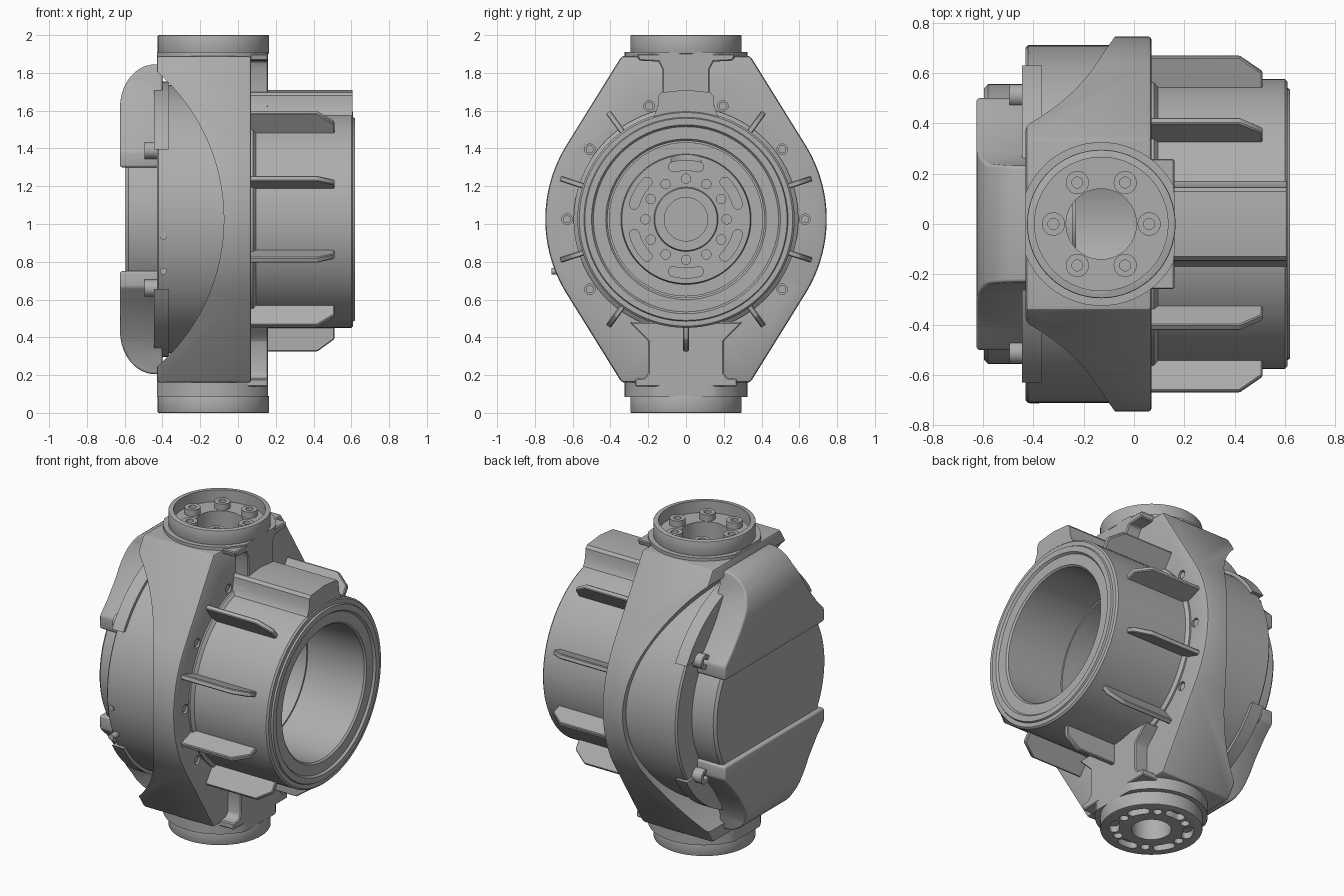
import bpy, bmesh
from math import sin, cos, pi, radians, acos, atan2, hypot
from mathutils import Matrix

if "Cube" in bpy.data.objects:
    bpy.data.objects.remove(bpy.data.objects["Cube"])

grey = bpy.data.materials.new("machined_grey")
grey.use_nodes = True
colour = (0.42, 0.42, 0.42, 1)
grey.diffuse_color = colour
grey.node_tree.nodes["Principled BSDF"].inputs["Base Color"].default_value = colour

CZ = 1.025   # height of the main axis
BX = -0.13   # x of the vertical axis


def make(name, bm):
    bmesh.ops.recalc_face_normals(bm, faces=bm.faces)
    mesh = bpy.data.meshes.new(name)
    bm.to_mesh(mesh)
    bm.free()
    mesh.materials.append(grey)
    ob = bpy.data.objects.new(name, mesh)
    bpy.context.collection.objects.link(ob)
    return ob


def prism(name, pts, axis, a, b):
    """Extrude a 2D outline along an axis from a to b."""
    place = {"x": lambda u, v, t: (t, u, v), "y": lambda u, v, t: (u, t, v),
             "z": lambda u, v, t: (u, v, t)}[axis]
    bm = bmesh.new()
    lo = [bm.verts.new(place(u, v, a)) for u, v in pts]
    hi = [bm.verts.new(place(u, v, b)) for u, v in pts]
    bm.faces.new(lo)
    bm.faces.new(hi)
    for i in range(len(pts)):
        j = (i + 1) % len(pts)
        bm.faces.new((lo[i], lo[j], hi[j], hi[i]))
    return make(name, bm)


def arc(cu, cv, r, a, b, n):
    return [(cu + r * cos(a + (b - a) * i / n), cv + r * sin(a + (b - a) * i / n))
            for i in range(n + 1)]


def circle(cu, cv, r, n=32):
    return arc(cu, cv, r, 0, 2 * pi, n)[:-1]


def lathe(name, profile, n=96):
    """Revolve (x, radius) points about the main axis."""
    bm = bmesh.new()
    verts = [bm.verts.new((x, 0, CZ + r)) for x, r in profile]
    edges = [bm.edges.new(p) for p in zip(verts, verts[1:])]
    bmesh.ops.spin(bm, geom=verts + edges, cent=(0, 0, CZ), axis=(1, 0, 0),
                   angle=2 * pi, steps=n, use_merge=True)
    bmesh.ops.remove_doubles(bm, verts=bm.verts, dist=1e-5)
    return make(name, bm)


def apply(ob, kind, **settings):
    mod = ob.modifiers.new(kind, kind)
    for key, value in settings.items():
        setattr(mod, key, value)
    bpy.context.view_layer.objects.active = ob
    bpy.ops.object.modifier_apply(modifier=mod.name)


def boolean(ob, cutter, op="DIFFERENCE"):
    apply(ob, "BOOLEAN", object=cutter, operation=op, solver="EXACT")
    bpy.data.objects.remove(cutter)


def bevel(ob, width, segments=2):
    apply(ob, "BEVEL", width=width, segments=segments,
          limit_method="ANGLE", angle_limit=radians(35))


def slot(cu, cv, r, angle, spread, w):
    a, b = angle - spread, angle + spread
    end = lambda t, s: arc(cu + r * cos(t), cv + r * sin(t), w, s, s + pi, 6)
    return (arc(cu, cv, r + w, a, b, 8) + end(b, b)[1:-1]
            + arc(cu, cv, r - w, b, a, 8) + end(a, a + pi)[1:-1])


# housing: tall outline with round flanks, scooped at the rear around the drum
R, top_y, top_d = 0.745, 0.34, 0.865
t = atan2(top_d, top_y) - acos(R / hypot(top_y, top_d))
flank = arc(0, CZ, R, -t, t, 24)
outline = ([(top_y, CZ - top_d)] + flank + [(top_y, CZ + top_d)]
           + [(-top_y, CZ + top_d)] + [(-y, z) for y, z in reversed(flank)]
           + [(-top_y, CZ - top_d)])
housing = prism("housing", outline, "x", -0.43, 0.07)
bevel(housing, 0.015)
boolean(housing, prism("cutter", circle(-1.115, CZ, 1.04, 160), "y", -1, 1))
boolean(housing, prism("cutter", circle(0, CZ, 0.5, 64), "x", -1, 1))
boolean(housing, prism("cutter", circle(BX, 0, 0.14), "z", 1.3, 2.1))
boolean(housing, prism("cutter", circle(BX, 0, 0.115), "z", -0.1, 0.3))
for k in range(10):
    a = radians(36 * k)
    y, z = 0.63 * cos(a), CZ + 0.63 * sin(a)
    boolean(housing, prism("cutter", circle(y, z, 0.028, 20), "x", 0.03, 0.2))
    prism("housing_screw", circle(y, z, 0.021, 20), "x", 0.0, 0.062)

# drum, barrel, bore and inner hub in one turned part
barrel = lathe("barrel_and_drum", [
    (-0.595, 0), (-0.595, 0.54), (-0.58, 0.555), (-0.43, 0.555), (-0.43, 0.70),
    (-0.42, 0.71), (-0.02, 0.71), (-0.02, 0.595), (0.08, 0.595), (0.095, 0.575),
    (0.6, 0.575), (0.61, 0.565), (0.61, 0.54), (0.62, 0.535), (0.62, 0.5),
    (0.607, 0.49), (0.607, 0.425), (0.597, 0.415), (0.2, 0.415), (0.2, 0.405),
    (-0.28, 0.405), (-0.28, 0.345), (-0.245, 0.34), (-0.245, 0.17),
    (-0.23, 0.165), (-0.23, 0.115), (-0.32, 0.115), (-0.32, 0)])
boolean(barrel, prism("cutter", circle(BX, 0, 0.14), "z", 1.3, 2.1))
for k in range(6):
    a = radians(30 + 60 * k)
    boolean(barrel, prism("cutter", slot(0, CZ, 0.285, a, 0.24, 0.026), "x", -0.31, -0.1))
for k in range(12):
    a = radians(30 * k)
    hole = circle(0.215 * cos(a), CZ + 0.215 * sin(a), 0.025, 16)
    boolean(barrel, prism("cutter", hole, "x", -0.29, -0.1))

# radial fins around the barrel, the top one replaced by a raised box
fin_shape = [(0.03, 0.55), (0.03, 0.70), (0.42, 0.70), (0.51, 0.635), (0.51, 0.55)]
for k in range(10):
    angle = 18 + 36 * k
    if angle == 90:
        continue
    fin = prism("cooling_fin", fin_shape, "y", -0.015, 0.015)
    bevel(fin, 0.005, 1)
    fin.data.transform(Matrix.Translation((0, 0, CZ))
                       @ Matrix.Rotation(radians(angle - 90), 4, "X"))
half = [(0.21, 1.53), (0.17, 1.57), (0.15, 1.62), (0.145, 1.68), (0.13, 1.697)]
box = half + [(0.0, 1.71)] + [(-y, z) for y, z in reversed(half)]
prism("barrel_top_box", box, "x", 0.03, 0.605)

# necks joining the barrel to the end flanges
def neck(name, half):
    ob = prism(name, half + [(-y, z) for y, z in reversed(half)], "x", 0.03, 0.16)
    bevel(ob, 0.006, 1)


neck("upper_neck", [(0.16, 1.53), (0.15, 1.63), (0.125, 1.67), (0.125, 1.82),
                    (0.145, 1.86), (0.25, 1.865), (0.26, 1.9)])
neck("lower_neck", [(0.3, 0.48), (0.24, 0.42), (0.2, 0.38), (0.2, 0.21),
                    (0.22, 0.185), (0.27, 0.18), (0.27, 0.14)])


# flange plates, trimmed flat at the front and rear faces
def flange(name, a, b, hole):
    pts = [(min(0.16, max(-0.43, x)), y) for x, y in circle(BX, 0, 0.325, 64)]
    ob = prism(name, pts, "z", a, b)
    boolean(ob, prism("cutter", circle(BX, 0, hole), "z", -1, 3))


flange("upper_flange", 1.88, 1.91, 0.14)
flange("lower_flange", 0.085, 0.165, 0.115)

# upper coupling: recessed cup with six screw posts
cup = prism("upper_coupling", circle(BX, 0, 0.295, 64), "z", 1.9, 2.0)
bevel(cup, 0.006)
boolean(cup, prism("cutter", circle(BX, 0, 0.265, 64), "z", 1.925, 2.1))
boolean(cup, prism("cutter", circle(BX, 0, 0.14), "z", 1.8, 2.1))
for k in range(6):
    a = radians(60 * k)
    x, y = BX + 0.19 * cos(a), 0.19 * sin(a)
    post = prism("coupling_post", circle(x, y, 0.046, 24), "z", 1.91, 1.965)
    boolean(post, prism("cutter", circle(x, y, 0.022, 16), "z", 1.945, 2.1))

# lower coupling: plate with alternating slots and holes
plate = prism("lower_coupling", circle(BX, 0, 0.295, 64), "z", 0, 0.09)
bevel(plate, 0.006)
boolean(plate, prism("cutter", circle(BX, 0, 0.115), "z", -0.1, 0.2))
for k in range(6):
    a = radians(60 * k)
    boolean(plate, prism("cutter", slot(BX, 0, 0.215, a + pi / 6, 0.17, 0.03), "z", -0.1, 0.04))
    hole = circle(BX + 0.205 * cos(a), 0.205 * sin(a), 0.027, 16)
    boolean(plate, prism("cutter", hole, "z", -0.1, 0.04))

# rear covers, their curved flanges and screws, above and below
waist = [(0.5, 0.275), (0.5, 0.36), (0.43, 0.43), (0.35, 0.53), (0.28, 0.64),
         (0.24, 0.73), (0.23, 0.82)]
curve = [(-0.4, 0.275), (-0.625, 0.275)] + [
    (-0.44 - 0.185 * cos(i * pi / 20), 0.59 + 0.23 * sin(i * pi / 20))
    for i in range(11)] + [(-0.4, 0.82)]
for side, s in (("upper", 1), ("lower", -1)):
    face = waist + [(-y, d) for y, d in reversed(waist)]
    cover = prism(side + "_cover", [(y, CZ + s * d) for y, d in face], "x", -0.8, -0.2)
    boolean(cover, prism("cutter", [(x, CZ + s * d) for x, d in curve], "y", -1, 1),
            "INTERSECT")
    bevel(cover, 0.018, 3)
    a = acos(0.63 / 0.73)
    rim = arc(0, CZ, 0.73, a, pi - a, 40)
    prism(side + "_cover_flange", [(y, CZ + s * (z - CZ)) for y, z in rim],
          "x", -0.445, -0.365)
    for y in (-0.51, 0.51):
        head = circle(y, CZ + s * 0.365, 0.045, 24)
        screw = prism(side + "_cover_screw", head, "x", -0.495, -0.42)
        boolean(screw, prism("cutter", circle(y, CZ + s * 0.365, 0.024, 6),
                             "x", -0.6, -0.47))

# small set screws on the drum flanks
for z in (0.75, 0.935):
    prism("set_screw", circle(-0.395, z, 0.018, 16), "y", -0.712, -0.6)

for ob in bpy.context.collection.objects:
    if ob.type == "MESH" and ob.data.materials and ob.data.materials[0] == grey:
        bpy.ops.object.select_all(action="DESELECT")
        ob.select_set(True)
        bpy.context.view_layer.objects.active = ob
        bpy.ops.object.shade_smooth_by_angle(angle=radians(30))
